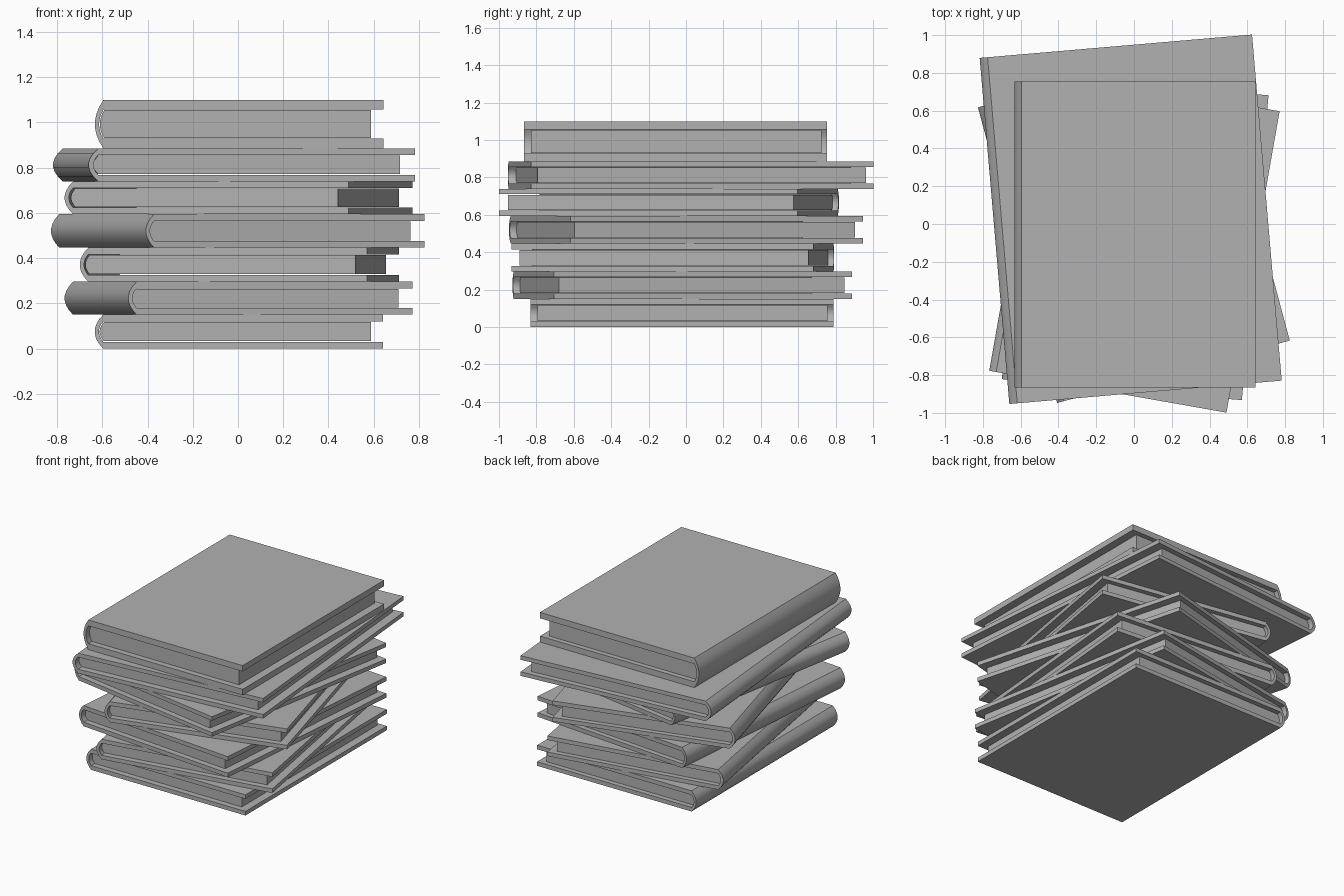
import bpy, bmesh
from math import radians

if "Cube" in bpy.data.objects:
    bpy.data.objects.remove(bpy.data.objects["Cube"])

WIDTH, LENGTH, BULGE = 1.276, 1.62, 0.038

grey = bpy.data.materials.new("book_grey")
grey.diffuse_color = (0.443, 0.443, 0.443, 1)
grey.use_nodes = True
grey.node_tree.nodes["Principled BSDF"].inputs["Base Color"].default_value = grey.diffuse_color


def bulge_arc(x, z0, z1, depth, n=7):
    """Shallow curve bulging towards -x, from the top down."""
    pts = []
    for i in range(n + 1):
        t = i / n * 2 - 1
        pts.append((x - depth * (1 - t * t), (z0 + z1) / 2 - t * (z1 - z0) / 2))
    return pts


def extrude_profile(name, profile, y0, y1):
    """Extrude an x/z outline along y."""
    bm = bmesh.new()
    face = bm.faces.new([bm.verts.new((x, y0, z)) for x, z in profile])
    ext = bmesh.ops.extrude_face_region(bm, geom=[face])
    moved = [g for g in ext["geom"] if isinstance(g, bmesh.types.BMVert)]
    bmesh.ops.translate(bm, verts=moved, vec=(0, y1 - y0, 0))
    bmesh.ops.recalc_face_normals(bm, faces=bm.faces)
    mesh = bpy.data.meshes.new(name)
    bm.to_mesh(mesh)
    bm.free()
    mesh.materials.append(grey)
    ob = bpy.data.objects.new(name, mesh)
    bpy.context.collection.objects.link(ob)
    bpy.ops.object.select_all(action='DESELECT')
    ob.select_set(True)
    bpy.context.view_layer.objects.active = ob
    bpy.ops.object.shade_smooth_by_angle(angle=radians(30))
    return ob


def book(i, cx, cy, z0, z1, angle, scale):
    h = z1 - z0
    t = h * 0.2                          # board thickness
    right, hinge = WIDTH / 2, -WIDTH / 2 + BULGE
    outer = bulge_arc(hinge, 0, h, BULGE)
    inner = bulge_arc(hinge, t, h - t, BULGE * 0.5)
    # C-shaped cover: two boards joined by the rounded spine
    cover = extrude_profile(
        f"book_{i}_cover",
        [(right, h)] + outer + [(right, 0), (right, t)] + inner[::-1] + [(right, h - t)],
        -LENGTH / 2, LENGTH / 2)
    # page block, set back from the board edges, with a hairline gap to the cover
    gap = 0.003
    block = bulge_arc(hinge + gap, t + gap, h - t - gap, BULGE * 0.5)
    fore = right - 0.055
    pages = extrude_profile(
        f"book_{i}_pages", block + [(fore, t + gap), (fore, h - t - gap)],
        -LENGTH / 2 + 0.037, LENGTH / 2 - 0.031)
    for ob in (cover, pages):
        ob.location = (cx, cy, z0)
        ob.rotation_euler.z = radians(angle)
        ob.scale = (scale, scale, 1)


# stack from bottom to top: centre x, centre y, bottom, top, turn, size
stack = [
    (0.004, -0.022, 0.000, 0.150, 0, 1),
    (0.002, -0.020, 0.150, 0.296, 10, 1),
    (0.006, -0.070, 0.296, 0.446, -5, 1),
    (-0.001, 0.000, 0.446, 0.595, 15, 1),
    (0.002, -0.090, 0.595, 0.739, -10, 1),
    (-0.018, 0.025, 0.739, 0.885, 4.9, 1.135),
    (0.005, -0.055, 0.885, 1.100, 0, 1),
]
for i, spec in enumerate(stack, 1):
    book(i, *spec)
